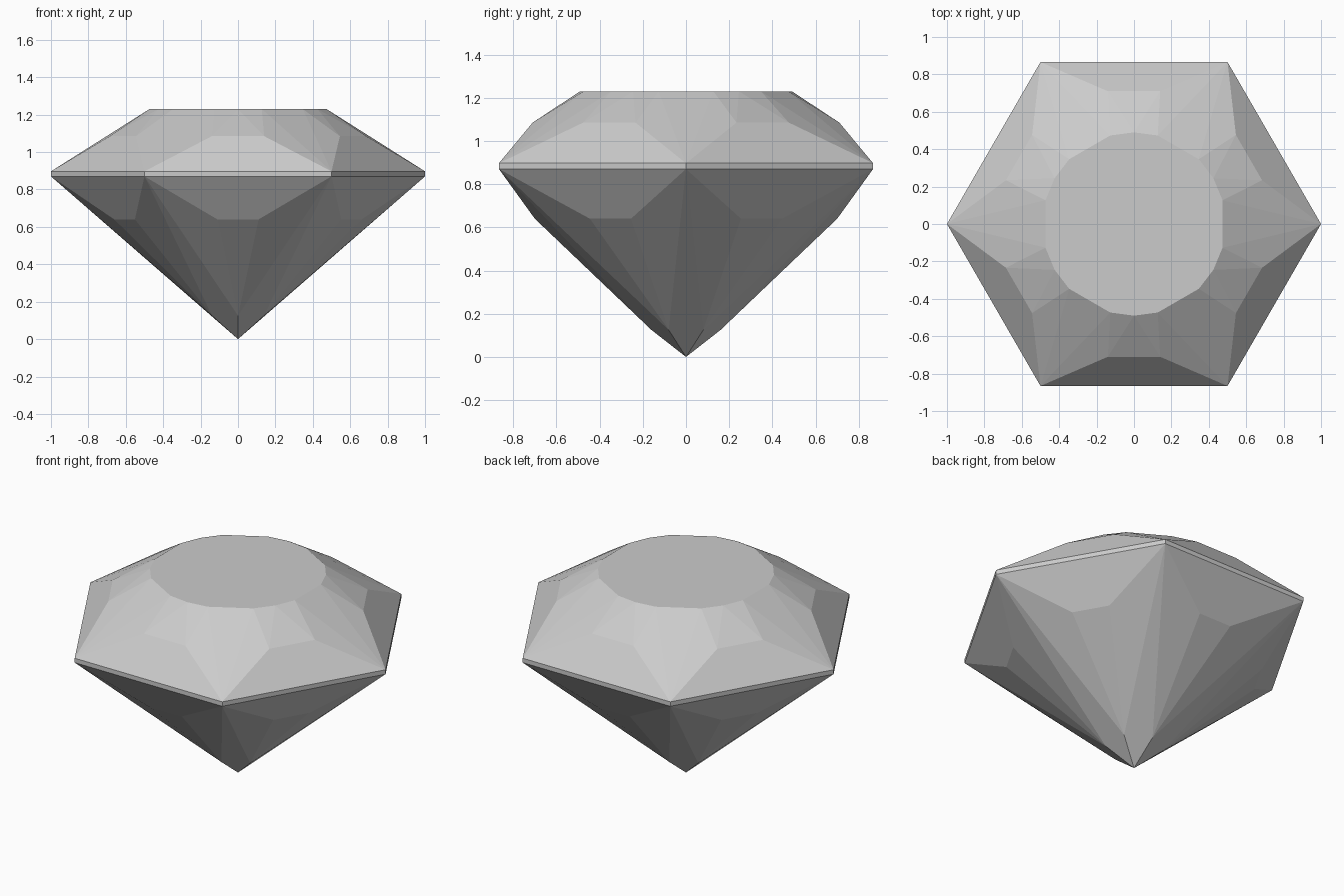
import bpy, bmesh
from math import cos, sin, radians, hypot, atan2, degrees

cube = bpy.data.objects.get("Cube")
if cube:
    bpy.data.objects.remove(cube, do_unlink=True)

mat = bpy.data.materials.new("pale grey")
mat.use_nodes = True
grey = (0.6, 0.6, 0.6, 1)
mat.diffuse_color = grey
mat.node_tree.nodes["Principled BSDF"].inputs["Base Color"].default_value = grey

bm = bmesh.new()


def ring(radius, height, offset):
    """Six points, one per side of the stone, turned by offset degrees."""
    return [bm.verts.new((radius * cos(radians(60 * k + offset)),
                          radius * sin(radians(60 * k + offset)), height))
            for k in range(6)]


def facet_pair(half_width, depth, height):
    """Two rings of points either side of each facet's middle."""
    r, a = hypot(half_width, depth), degrees(atan2(half_width, depth))
    return ring(r, height, 30 - a), ring(r, height, 30 + a)


# Rings of points from the tip up to the table
culet = bm.verts.new((0, 0, 0))
tip = ring(0.16, 0.125, 30)
low_a, low_b = facet_pair(0.11, 0.70, 0.64)
girdle_low = ring(1, 0.87, 0)
girdle_top = ring(1, 0.897, 0)
high_a, high_b = facet_pair(0.14, 0.71, 1.085)
table_a = ring(0.49, 1.23, 15)
table_m = ring(0.49, 1.23, 30)
table_b = ring(0.49, 1.23, 45)

for k in range(6):
    n, p = (k + 1) % 6, k - 1
    facets = [
        # Pavilion: corner kite, side facets and upper trapezoid
        (girdle_low[k], tip[p], culet, tip[k]),
        (girdle_low[k], tip[k], low_a[k]),
        (low_a[k], tip[k], low_b[k]),
        (low_b[k], tip[k], girdle_low[n]),
        (girdle_low[k], low_a[k], low_b[k], girdle_low[n]),
        # Girdle band
        (girdle_low[k], girdle_low[n], girdle_top[n], girdle_top[k]),
        # Crown: trapezoid, star facets and corner triangles
        (girdle_top[k], girdle_top[n], high_b[k], high_a[k]),
        (high_a[k], high_b[k], table_m[k]),
        (high_a[k], table_m[k], table_a[k]),
        (high_b[k], table_b[k], table_m[k]),
        (girdle_top[k], high_a[k], table_a[k]),
        (girdle_top[n], table_b[k], high_b[k]),
        (girdle_top[k], table_a[k], table_b[p]),
    ]
    for f in facets:
        bm.faces.new(f)

# Flat table on top
bm.faces.new([v for trio in zip(table_a, table_m, table_b) for v in trio])
bmesh.ops.recalc_face_normals(bm, faces=bm.faces)

mesh = bpy.data.meshes.new("cut_gem")
bm.to_mesh(mesh)
bm.free()
mesh.materials.append(mat)
gem = bpy.data.objects.new("cut_gem", mesh)
bpy.context.collection.objects.link(gem)
